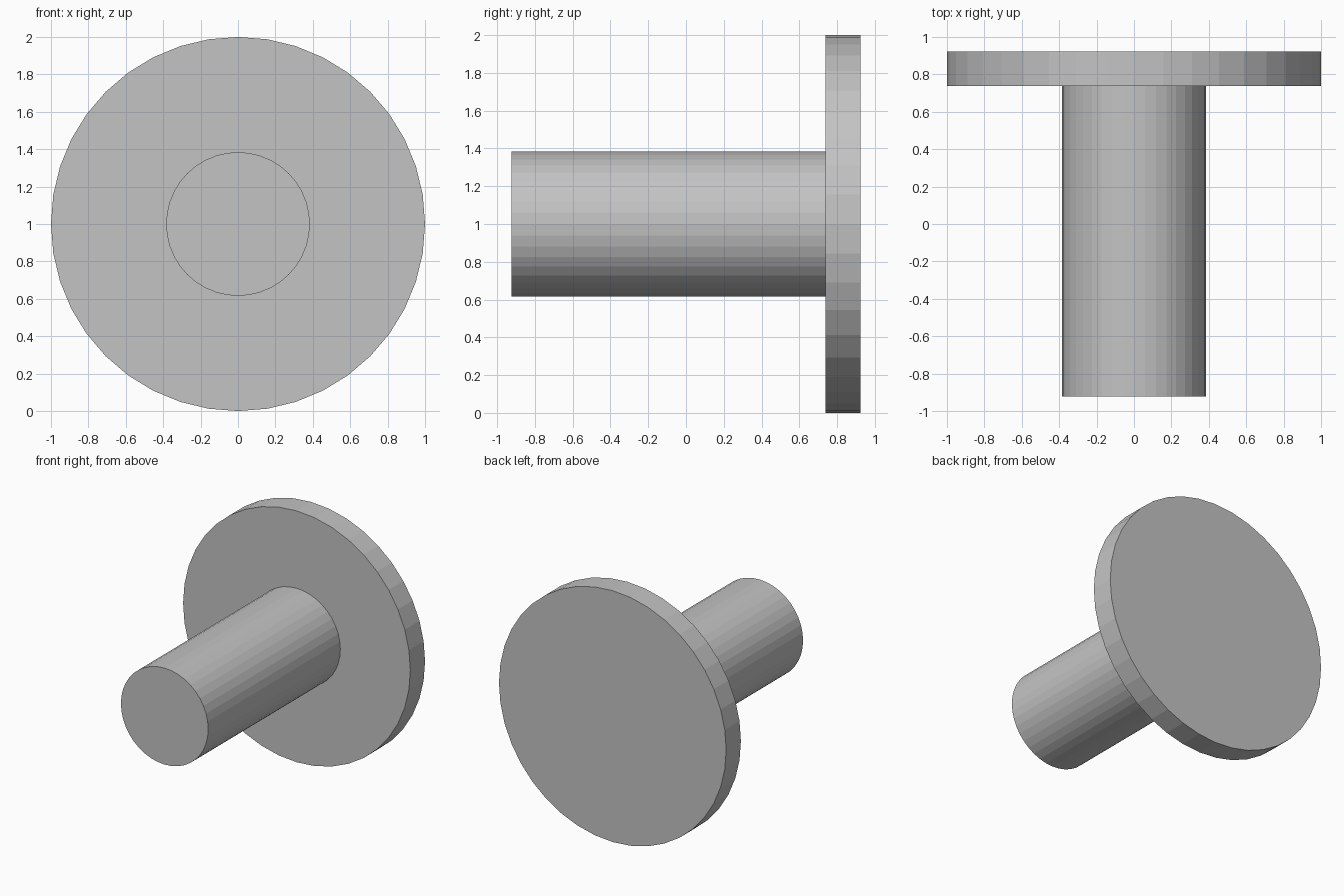
import bpy
import math

cube = bpy.data.objects.get("Cube")
if cube:
    bpy.data.objects.remove(cube, do_unlink=True)

SIDES = 40
HALF_DEPTH = 0.923
DISC_FRONT = 0.738

# Plain grey for the whole model
grey = bpy.data.materials.new("plain grey")
grey.use_nodes = True
colour = (0.55, 0.55, 0.55, 1)
grey.diffuse_color = colour
grey.node_tree.nodes["Principled BSDF"].inputs["Base Color"].default_value = colour


def round_bar(name, radius, front, back):
    """Flat-faced cylinder lying along y, from front to back."""
    bpy.ops.mesh.primitive_cylinder_add(
        vertices=SIDES, radius=radius, depth=back - front,
        location=(0, (front + back) / 2, 1), rotation=(math.pi / 2, 0, 0))
    obj = bpy.context.object
    obj.name = name
    obj.data.materials.append(grey)
    return obj


# Wide disc at the back, narrow shaft reaching forward
round_bar("disc", 1.0, DISC_FRONT, HALF_DEPTH)
round_bar("shaft", 0.384, -HALF_DEPTH, DISC_FRONT)
